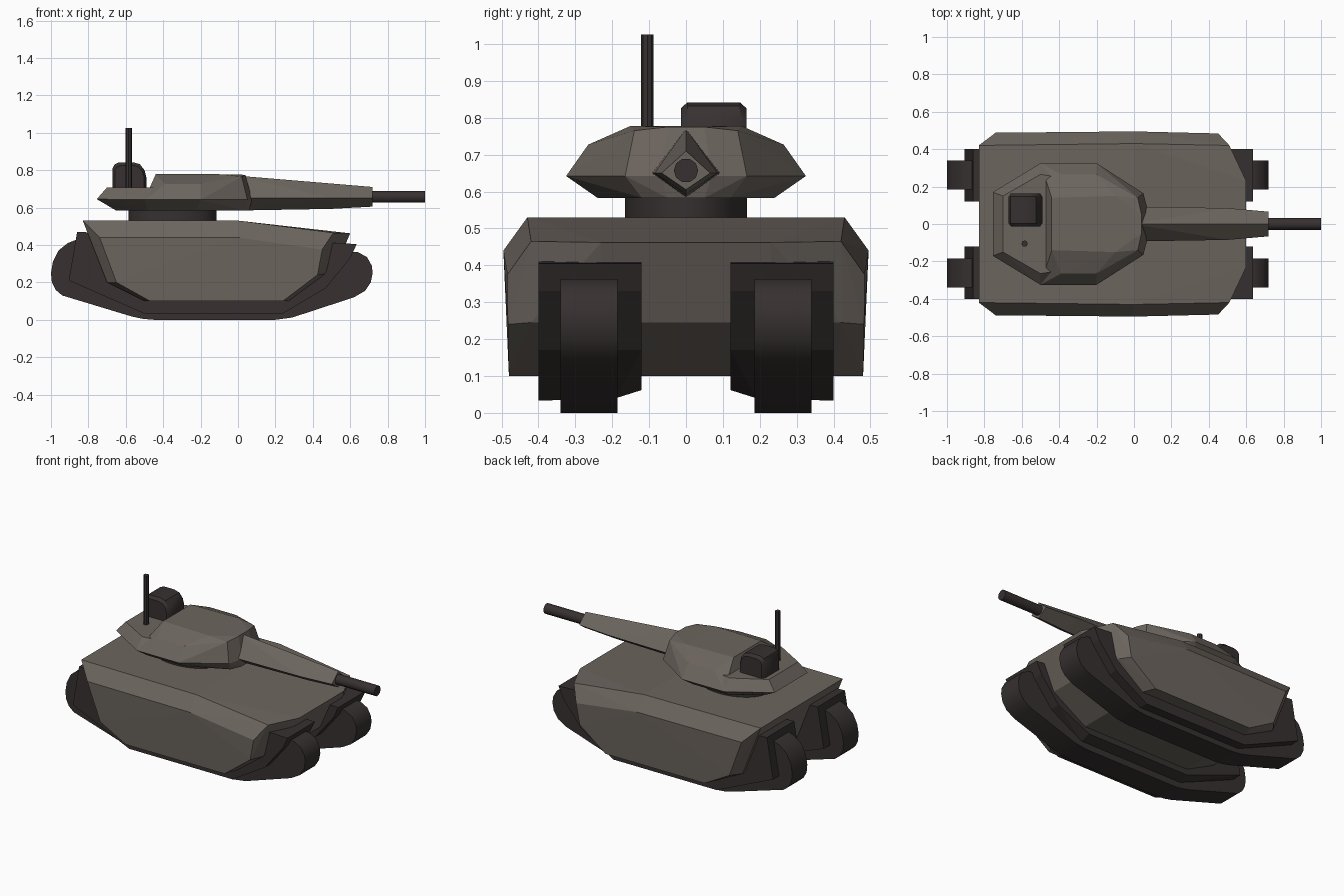
import bpy, bmesh, math
from mathutils import Matrix

if "Cube" in bpy.data.objects:
    bpy.data.objects.remove(bpy.data.objects["Cube"])


def material(name, rgb):
    m = bpy.data.materials.new(name)
    m.diffuse_color = (*rgb, 1)
    m.use_nodes = True
    m.node_tree.nodes["Principled BSDF"].inputs["Base Color"].default_value = m.diffuse_color
    return m


ARMOUR = material("grey_brown_armour", (0.150, 0.130, 0.112))
DARK = material("dark_brown_metal", (0.038, 0.030, 0.030))


def finish(bm, name, mat, smooth=None):
    bmesh.ops.recalc_face_normals(bm, faces=bm.faces)
    me = bpy.data.meshes.new(name)
    bm.to_mesh(me)
    bm.free()
    me.materials.append(mat)
    if smooth:
        me.shade_smooth()
        me.set_sharp_from_angle(angle=math.radians(smooth))
    ob = bpy.data.objects.new(name, me)
    bpy.context.collection.objects.link(ob)
    return ob


def solid(name, points, mat, smooth=None):
    """Faceted convex solid around the given points."""
    bm = bmesh.new()
    for p in points:
        bm.verts.new(p)
    res = bmesh.ops.convex_hull(bm, input=bm.verts)
    loose = {g for g in res["geom_interior"] if isinstance(g, bmesh.types.BMVert)}
    bmesh.ops.delete(bm, geom=[v for v in loose if v.is_valid], context="VERTS")
    bmesh.ops.dissolve_limit(bm, angle_limit=math.radians(1.0),
                             verts=bm.verts, edges=bm.edges)
    return finish(bm, name, mat, smooth)


def both(points):
    """Points together with their mirror images across y = 0."""
    return [(x, s * y, z) for x, y, z in points for s in (1, -1)]


def rod(name, radius, length, sides, matrix, mat, smooth=None):
    bm = bmesh.new()
    bmesh.ops.create_cone(bm, cap_ends=True, segments=sides, radius1=radius,
                          radius2=radius, depth=length, matrix=matrix)
    return finish(bm, name, mat, smooth)


# Hull: top deck, chamfered corners and side plates
deck = [(-0.83, 0.42, 0.53), (0, 0.43, 0.53), (0.51, 0.42, 0.465), (0.60, 0.23, 0.462)]
ends = [(-0.70, 0.42, 0.20), (-0.50, 0.42, 0.10), (0.27, 0.40, 0.10),
        (0.505, 0.23, 0.245), (0.46, 0.42, 0.245)]
plate = [(-0.74, 0.488, 0.44), (0, 0.495, 0.44), (0.45, 0.484, 0.375),
         (0.425, 0.483, 0.24), (0.24, 0.48, 0.10), (-0.47, 0.48, 0.10),
         (-0.65, 0.484, 0.20)]
solid("hull", both(deck + ends + plate), ARMOUR)

# Tracks: a wide guard with a narrower belt running through it
guard = [(-0.86, 0.47), (-0.905, 0.21), (-0.50, 0.033), (0.24, 0.033),
         (0.47, 0.17), (0.60, 0.33), (0.635, 0.405)]
belt = [(-0.86, 0.43), (-0.91, 0.41), (-0.96, 0.37), (-0.99, 0.31), (-1.0, 0.25),
        (-0.995, 0.20), (-0.975, 0.16), (-0.94, 0.13), (-0.57, 0.018), (-0.51, 0.005),
        (-0.45, 0), (0.20, 0), (0.29, 0.012), (0.62, 0.12), (0.68, 0.155),
        (0.71, 0.20), (0.72, 0.25), (0.715, 0.29), (0.69, 0.335), (0.64, 0.362),
        (0.58, 0.365)]
for s, side in ((1, "left"), (-1, "right")):
    solid(side + "_track_guard",
          [(x, s * 0.40, z) for x, z in guard] +
          [(x, s * 0.19, max(z, 0.04)) for x, z in guard] +
          [(x, s * 0.12, max(z, 0.062)) for x, z in guard], DARK)
    solid(side + "_track_belt",
          [(x, s * y, z) for x, z in belt for y in (0.185, 0.34)], DARK, 35)

# Turret ring
rod("turret_ring", 1, 0.10, 32,
    Matrix.Translation((-0.35, 0, 0.555)) @ Matrix.Diagonal((0.235, 0.165, 1, 1)),
    DARK, 35)

# Turret: raised main body and a lower rear shelf
rim = [(-0.50, 0.325, 0.642), (-0.20, 0.325, 0.642), (0.05, 0.165, 0.642),
       (0.075, 0.07, 0.642)]
floor = [(-0.48, 0.24, 0.583), (-0.22, 0.24, 0.583), (0.03, 0.12, 0.583),
         (0.06, 0.05, 0.583)]
roof = [(-0.39, 0.265, 0.727), (-0.20, 0.265, 0.727), (-0.44, 0.14, 0.778),
        (-0.10, 0.15, 0.778), (0.02, 0.14, 0.765), (0.04, 0.05, 0.775)]
solid("turret_body", both(rim + floor + roof), ARMOUR)
shelf = [(-0.755, 0.17, 0.645), (-0.65, 0.12, 0.583), (-0.70, 0.15, 0.708),
         (-0.50, 0.265, 0.708), (-0.40, 0.25, 0.708), (-0.40, 0.31, 0.642),
         (-0.40, 0.24, 0.583)]
solid("turret_shelf", both(shelf + rim[:1] + floor[:1]), ARMOUR)

# Gun sleeve: tapering diamond section
sleeve = []
for x, half, low, high in ((0.0, 0.093, 0.584, 0.770), (0.50, 0.085, 0.593, 0.727),
                           (0.72, 0.066, 0.605, 0.710)):
    sleeve += [(x, half, 0.65), (x, -half, 0.65), (x, 0, low), (x, 0, high)]
solid("gun_sleeve", sleeve, ARMOUR)

# Barrel and antenna
rod("gun_barrel", 0.033, 0.34, 10,
    Matrix.Translation((0.83, 0, 0.657)) @ Matrix.Rotation(math.pi / 2, 4, "Y"), DARK, 40)
rod("antenna", 0.017, 0.335, 8, Matrix.Translation((-0.585, -0.105, 0.8575)), DARK)

# Sight housing: rounded profile with softened sides
sight = [(-0.67, 0.69), (-0.67, 0.81), (-0.66, 0.83), (-0.635, 0.842), (-0.56, 0.842),
         (-0.525, 0.832), (-0.50, 0.80), (-0.49, 0.76), (-0.49, 0.69)]
cx, cz = -0.58, 0.76
pts = [(x, y, z) for x, z in sight for y in (0.004, 0.146)]
wall = [(cx + (x - cx) * 0.86, y, cz + (z - cz) * 0.80)
        for x, z in sight for y in (-0.014, 0.164)]
solid("sight_housing", pts + wall, DARK, 35)
